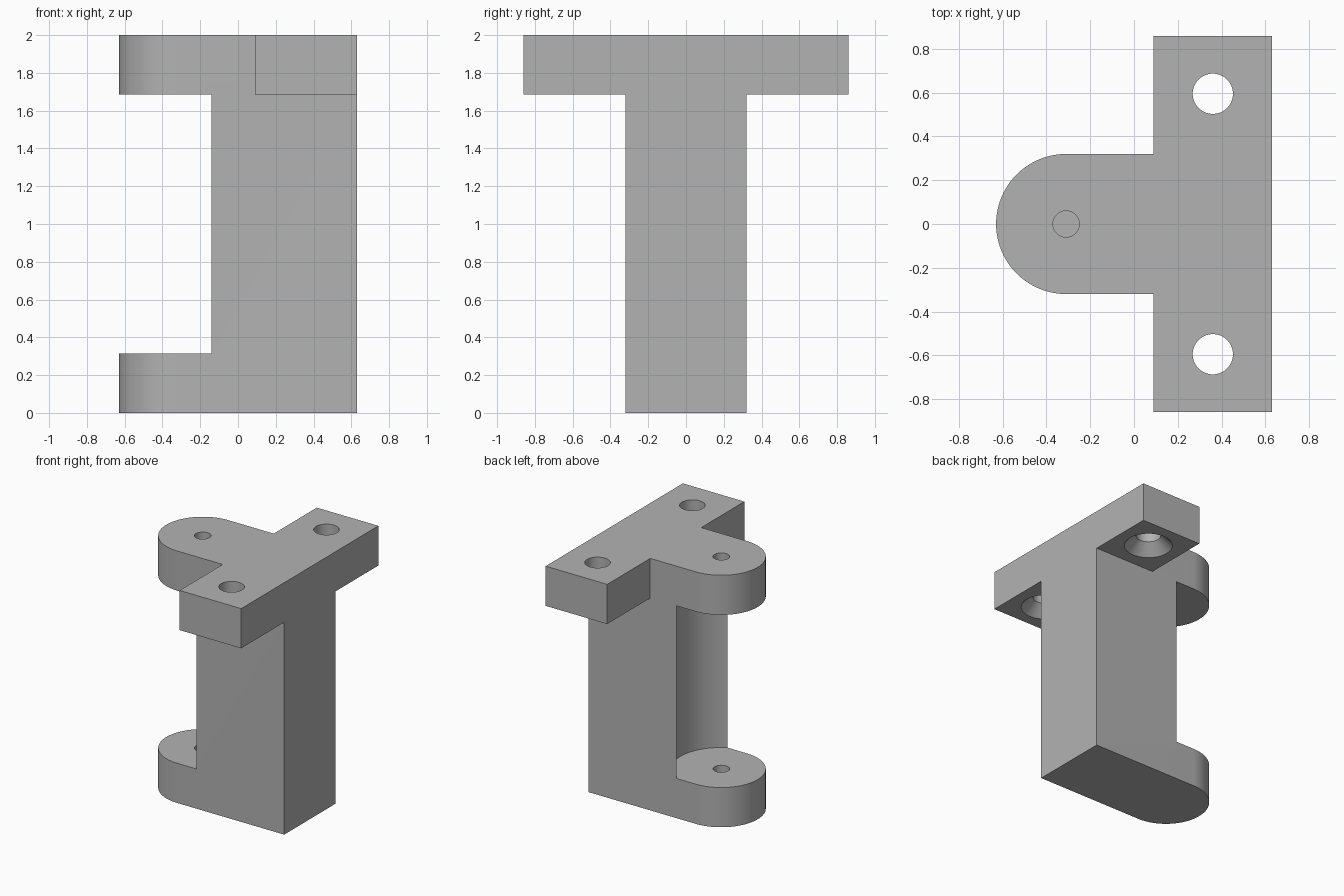
import bpy
import bmesh
import math

cube = bpy.data.objects.get("Cube")
if cube:
    bpy.data.objects.remove(cube, do_unlink=True)

HALF_W = 0.32             # half width of the post, and radius of its lugs
BACK = 0.63               # x of the flat mounting side
PIN_X = -0.31             # axis of the pin holes
HEIGHT = 2.0
LUG = 0.315               # thickness of lugs and flange
SCREW_X, SCREW_Y = 0.36, 0.595

grey = bpy.data.materials.new("plain grey")
grey.use_nodes = True
colour = (0.45, 0.45, 0.45, 1)
grey.diffuse_color = colour
grey.node_tree.nodes["Principled BSDF"].inputs["Base Color"].default_value = colour


def prism(name, outline, z0, z1):
    """Extrude a flat outline between two heights."""
    bm = bmesh.new()
    base = bm.faces.new([bm.verts.new((x, y, z0)) for x, y in outline])
    top = bmesh.ops.extrude_face_region(bm, geom=[base])["geom"]
    verts = [v for v in top if isinstance(v, bmesh.types.BMVert)]
    bmesh.ops.translate(bm, verts=verts, vec=(0, 0, z1 - z0))
    bmesh.ops.recalc_face_normals(bm, faces=bm.faces)
    mesh = bpy.data.meshes.new(name)
    bm.to_mesh(mesh)
    bm.free()
    mesh.materials.append(grey)
    obj = bpy.data.objects.new(name, mesh)
    bpy.context.collection.objects.link(obj)
    return obj


def cone(name, x, y, z0, z1, r0, r1, sides=64):
    """Round cutter, straight or tapered."""
    bpy.ops.mesh.primitive_cone_add(vertices=sides, radius1=r0, radius2=r1,
                                    depth=z1 - z0, location=(x, y, (z0 + z1) / 2))
    obj = bpy.context.object
    obj.name = name
    obj.data.materials.append(grey)
    return obj


def combine(target, other, operation):
    """Apply a boolean and discard the helper."""
    other.hide_render = True
    mod = target.modifiers.new(operation.lower(), 'BOOLEAN')
    mod.operation = operation
    mod.solver = 'EXACT'
    mod.object = other
    bpy.context.view_layer.objects.active = target
    bpy.ops.object.modifier_apply(modifier=mod.name)
    bpy.data.objects.remove(other, do_unlink=True)


# Post with a rounded front end, full height
steps = 48
arc = [(PIN_X + HALF_W * math.cos(a), HALF_W * math.sin(a))
       for a in (math.pi * (0.5 + i / steps) for i in range(steps + 1))]
bracket = prism("hinge_bracket", arc + [(BACK, -HALF_W), (BACK, HALF_W)], 0, HEIGHT)

# Mounting flange across the top
flange = prism("flange", [(0.09, -0.86), (BACK, -0.86), (BACK, 0.86), (0.09, 0.86)],
               HEIGHT - LUG, HEIGHT)
combine(bracket, flange, 'UNION')

# Round clearance between the lugs, leaving a hollowed post face
gap = cone("gap_cutter", PIN_X, 0, LUG, HEIGHT - LUG, 0.362, 0.362, 128)
combine(bracket, gap, 'DIFFERENCE')

# Pin hole: through the top lug, blind in the bottom lug
pin = cone("pin_cutter", PIN_X, 0, 0.12, HEIGHT + 0.1, 0.06, 0.06)
combine(bracket, pin, 'DIFFERENCE')

# Screw holes, countersunk from below
for side in (-1, 1):
    y = side * SCREW_Y
    under = HEIGHT - LUG
    hole = cone("screw_cutter", SCREW_X, y, under - 0.1, HEIGHT + 0.1, 0.092, 0.092)
    combine(bracket, hole, 'DIFFERENCE')
    sink = cone("countersink_cutter", SCREW_X, y, under - 0.02, under + 0.1, 0.198, 0.078)
    combine(bracket, sink, 'DIFFERENCE')

# Smooth the round surfaces, keep the edges sharp
bpy.ops.object.select_all(action='DESELECT')
bracket.select_set(True)
bpy.context.view_layer.objects.active = bracket
bpy.ops.object.shade_smooth_by_angle(angle=math.radians(25))
